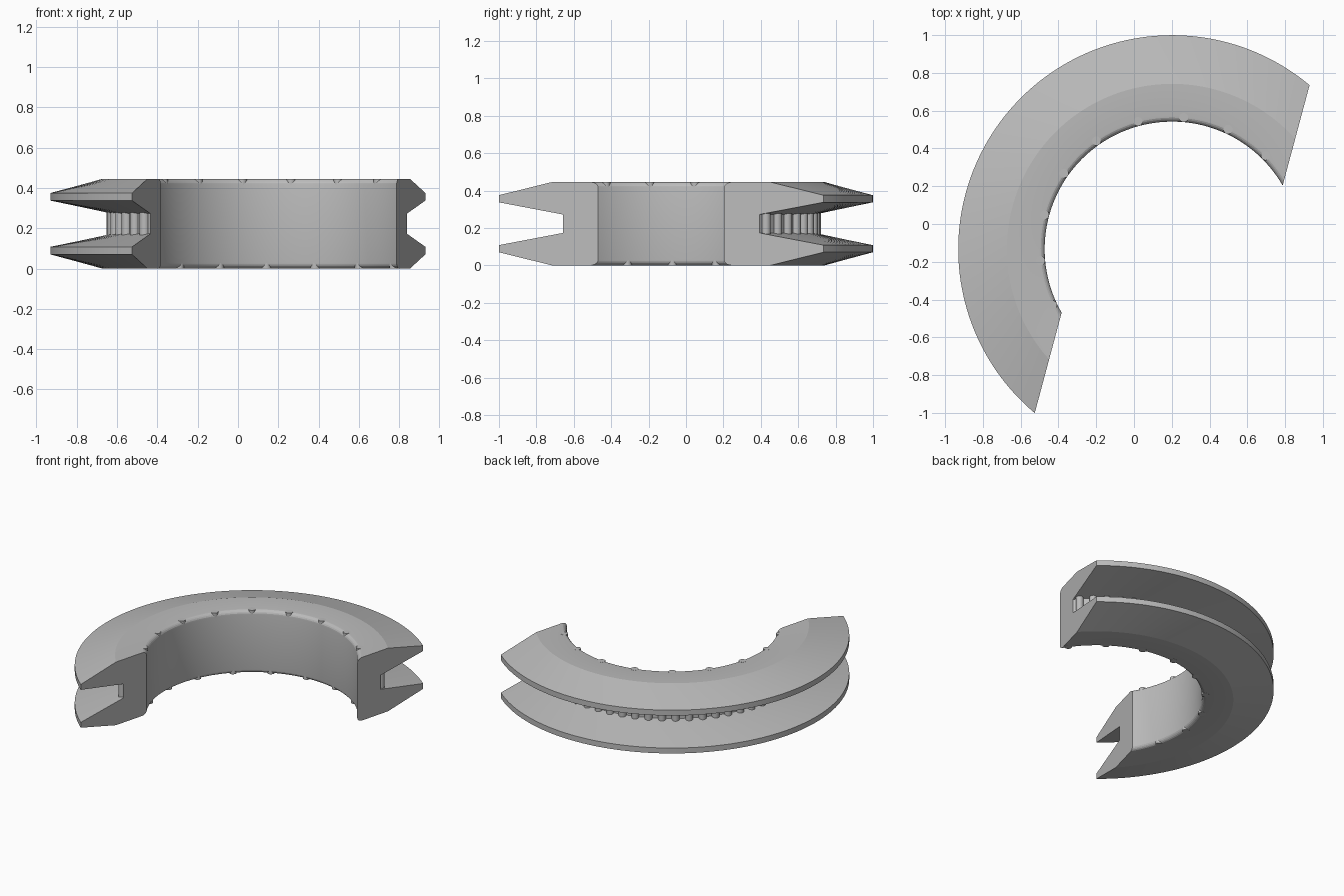
import bpy, bmesh, math
from math import cos, sin, radians, asin, pi

if "Cube" in bpy.data.objects:
    bpy.data.objects.remove(bpy.data.objects["Cube"])

H = 0.445                 # ring height
CX, CY = 0.202, -0.133    # ring axis
R_IN, R_OUT = 0.675, 1.1325
R_GROOVE = 0.825
OFFSET = 0.478            # distance of the slanted split planes from the axis
SPLIT = radians(75)       # direction of the split planes
SEGS = 96
FILLET = 0.03

grey = bpy.data.materials.new("plain grey")
grey.diffuse_color = (0.5, 0.5, 0.5, 1)
grey.use_nodes = True
grey.node_tree.nodes["Principled BSDF"].inputs["Base Color"].default_value = grey.diffuse_color


def finish(bm, name, angle):
    bmesh.ops.recalc_face_normals(bm, faces=bm.faces[:])
    mesh = bpy.data.meshes.new(name)
    bm.to_mesh(mesh)
    bm.free()
    mesh.materials.append(grey)
    obj = bpy.data.objects.new(name, mesh)
    obj.location = (CX, CY, 0)
    bpy.context.collection.objects.link(obj)
    bpy.ops.object.select_all(action='DESELECT')
    obj.select_set(True)
    bpy.context.view_layer.objects.active = obj
    bpy.ops.object.shade_smooth_by_angle(angle=radians(angle))
    return obj


def start_angle(r):
    return SPLIT - asin(OFFSET / r)


# Upper half of the cross-section (radius, height), from inner wall to groove
upper = [(R_IN + FILLET * (1 - cos(a)), H - FILLET * (1 - sin(a)))
         for a in (i * pi / 10 for i in range(6))]
upper += [(0.875, H), (R_OUT, 0.375), (R_OUT, 0.337), (R_GROOVE, 0.272)]
profile = upper + [(r, H - z) for r, z in reversed(upper)]

# Half ring: every profile point sweeps half a turn from the split plane
bm = bmesh.new()
rows = []
for i in range(SEGS + 1):
    row = []
    for r, z in profile:
        a = start_angle(r) + pi * i / SEGS
        row.append(bm.verts.new((r * cos(a), r * sin(a), z)))
    rows.append(row)
n = len(profile)
for a, b in zip(rows, rows[1:]):
    for j in range(n):
        k = (j + 1) % n
        bm.faces.new((a[j], a[k], b[k], b[j]))
bm.faces.new(rows[0])
bm.faces.new(rows[-1])
finish(bm, "grooved_half_ring", 12)


def pins(name, angles, r, radius, z0, z1):
    bm = bmesh.new()
    for deg in angles:
        a = radians(deg)
        new = bmesh.ops.create_cone(bm, cap_ends=True, segments=20, radius1=radius,
                                    radius2=radius, depth=z1 - z0)["verts"]
        bmesh.ops.translate(bm, verts=new, vec=(r * cos(a), r * sin(a), (z0 + z1) / 2))
    finish(bm, name, 30)


# Small pins flush with the rims, staggered top to bottom
pins("top_rim_pins", range(45, 206, 20), 0.699, 0.024, H - 0.05, H + 0.0005)
pins("bottom_rim_pins", range(35, 196, 20), 0.699, 0.024, -0.0005, 0.05)

# Upright ribs around the groove floor
first = math.degrees(start_angle(R_GROOVE)) + 3
pins("groove_ribs", [first + 6 * i for i in range(30)], 0.829, 0.025, 0.15, H - 0.15)
